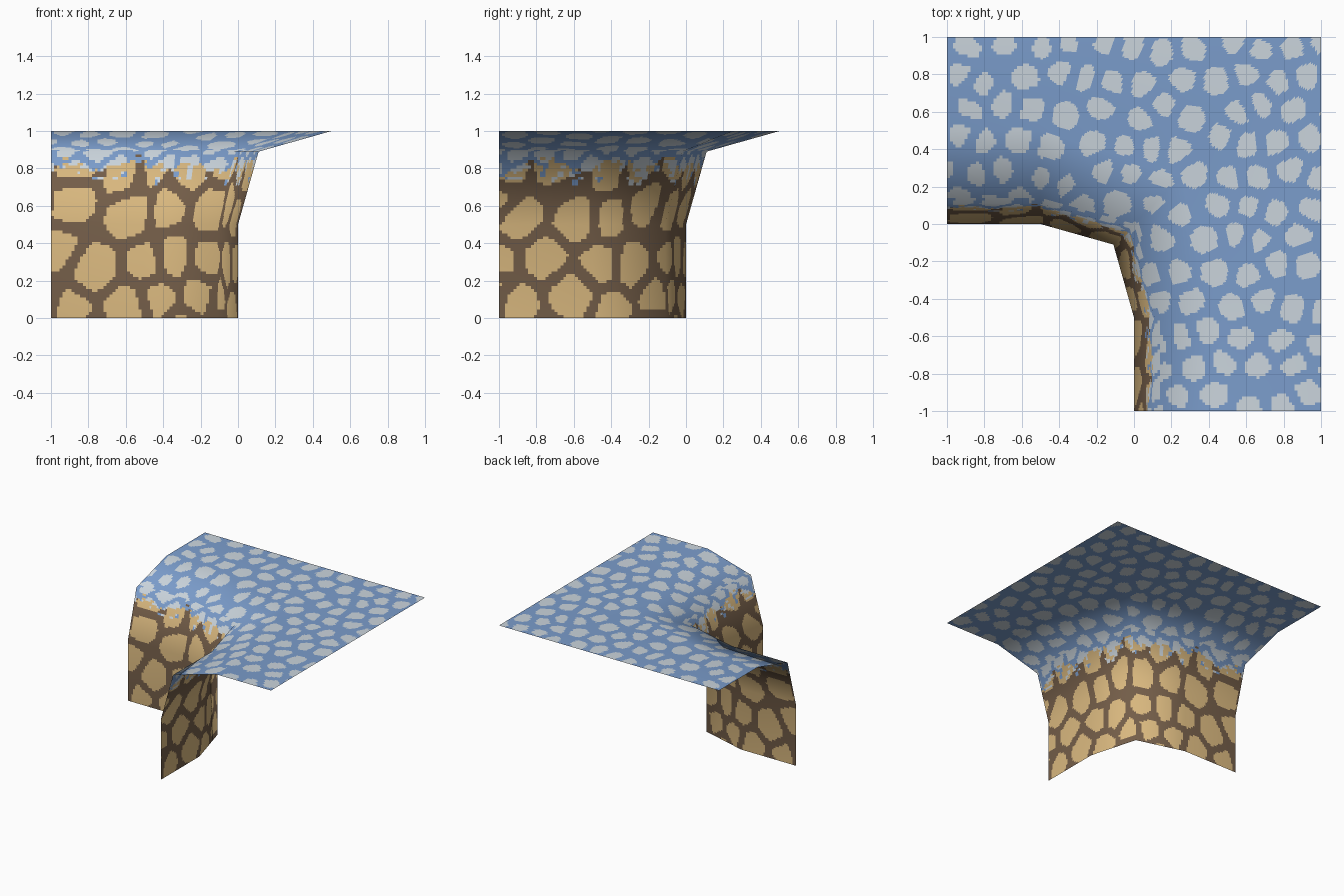
import bpy, math, random
from mathutils import Vector

if "Cube" in bpy.data.objects:
    bpy.data.objects.remove(bpy.data.objects["Cube"])

random.seed(11)
CELL = 0.016          # size of one colour pixel

# ---- flat colours -------------------------------------------------------
def lin(c):
    c /= 255
    return c / 12.92 if c <= 0.04045 else ((c + 0.055) / 1.055) ** 2.4

def material(name, r, g, b):
    m = bpy.data.materials.new(name)
    m.diffuse_color = (lin(r), lin(g), lin(b), 1)
    m.use_nodes = True
    m.node_tree.nodes["Principled BSDF"].inputs["Base Color"].default_value = m.diffuse_color
    return m

MATS = [material("brown_mortar", 115, 93, 72), material("tan_stone", 216, 183, 126),
        material("blue_ground", 123, 157, 204), material("pale_patch", 203, 213, 221)]
MORTAR, STONE, BLUE, PALE = range(4)

# ---- rounded cell pattern: staggered, jittered seeds --------------------
seeds = {}
def seed(kind, i, j):
    key = (kind, i, j)
    if key not in seeds:
        seeds[key] = (i + .5 * (j % 2) + random.uniform(.22, .78), j + random.uniform(.22, .78))
    return seeds[key]

def inside(kind, u, v, size, joint, radius):
    """True within a rounded cell, False in the joints between cells."""
    u, v = u / size, v / size
    i0, j0 = math.floor(u), math.floor(v)
    d = sorted(math.hypot(u - s[0], v - s[1])
               for i in range(i0 - 3, i0 + 3) for j in range(j0 - 2, j0 + 3)
               for s in [seed(kind, i, j)])
    return (d[1] - d[0]) * size > joint and d[0] * size < radius

grain = {}
def speckle(u, z):
    key = (round(u / .03), round(z / .025))
    if key not in grain:
        grain[key] = random.choice((-.085, -.03, -.01, 0, 0, .01, .02, .045))
    return grain[key]

def colour(p):
    u = p.x - p.y                                     # distance along the wall
    edge = 0.805 + 0.02 * math.sin(17 * u) + speckle(u, p.z)
    if p.z < edge:                                    # stone wall, tan along its top
        big = p.z < .78
        return STONE if inside("stone", u, p.z + .04, .245, .058 if big else .04,
                               .135 if big else .16) else MORTAR
    if p.z < .9:                                      # pale rim above the stones
        return PALE if inside("rim", u, p.z, .17, .035, .1) else BLUE
    return PALE if inside("patch", p.x, p.y, .172, .052, .076) else BLUE

# ---- control rings: foot, wall, rim, shoulder, outer border -------------
def ring(off, corner, z):
    return [Vector((-1, off, z)), Vector((-.5, off, z)), Vector((corner, corner, z)),
            Vector((off, -.5, z)), Vector((off, -1, z))]

RINGS = [ring(0, -.11, 0), ring(0, -.11, .5), ring(.11, -.02, .89),
         ring(.5, .25, 1), ring(1, 1, 1)]

# smooth normals at the control points
normals = [[Vector() for _ in range(5)] for _ in RINGS]
for j in range(4):
    for i in range(4):
        a, b = RINGS[j][i], RINGS[j][i + 1]
        d, c = RINGS[j + 1][i], RINGS[j + 1][i + 1]
        n = (c - a).cross(d - b)
        for jj, ii in ((j, i), (j, i + 1), (j + 1, i), (j + 1, i + 1)):
            normals[jj][ii] += n
normals = [[n.normalized() for n in row] for row in normals]

def blend(grid, i, j, u, v):
    low = grid[j][i].lerp(grid[j][i + 1], u)
    return low.lerp(grid[j + 1][i].lerp(grid[j + 1][i + 1], u), v)

# ---- build bands of the surface as finely divided patches ---------------
def build(name, bands):
    verts, faces, norms, mats = [], [], [], []
    for j in bands:
        for i in range(4):
            lo, hi = RINGS[j], RINGS[j + 1]
            nu = math.ceil(max((lo[i + 1] - lo[i]).length, (hi[i + 1] - hi[i]).length) / CELL)
            nv = math.ceil(max((hi[i] - lo[i]).length, (hi[i + 1] - lo[i + 1]).length) / CELL)
            base = len(verts)
            for b in range(nv + 1):
                for a in range(nu + 1):
                    verts.append(blend(RINGS, i, j, a / nu, b / nv))
                    norms.append(blend(normals, i, j, a / nu, b / nv).normalized())
            for b in range(nv):
                for a in range(nu):
                    k = base + b * (nu + 1) + a
                    faces.append((k, k + 1, k + nu + 2, k + nu + 1))
                    mats.append(colour(blend(RINGS, i, j, (a + .5) / nu, (b + .5) / nv)))
    me = bpy.data.meshes.new(name)
    me.from_pydata(verts, [], faces)
    for m in MATS:
        me.materials.append(m)
    me.polygons.foreach_set("material_index", mats)
    me.polygons.foreach_set("use_smooth", [True] * len(faces))
    me.update()
    me.normals_split_custom_set_from_vertices(norms)
    ob = bpy.data.objects.new(name, me)
    bpy.context.collection.objects.link(ob)

build("cliff_wall", (0, 1, 2))
build("plateau_top", (3,))
